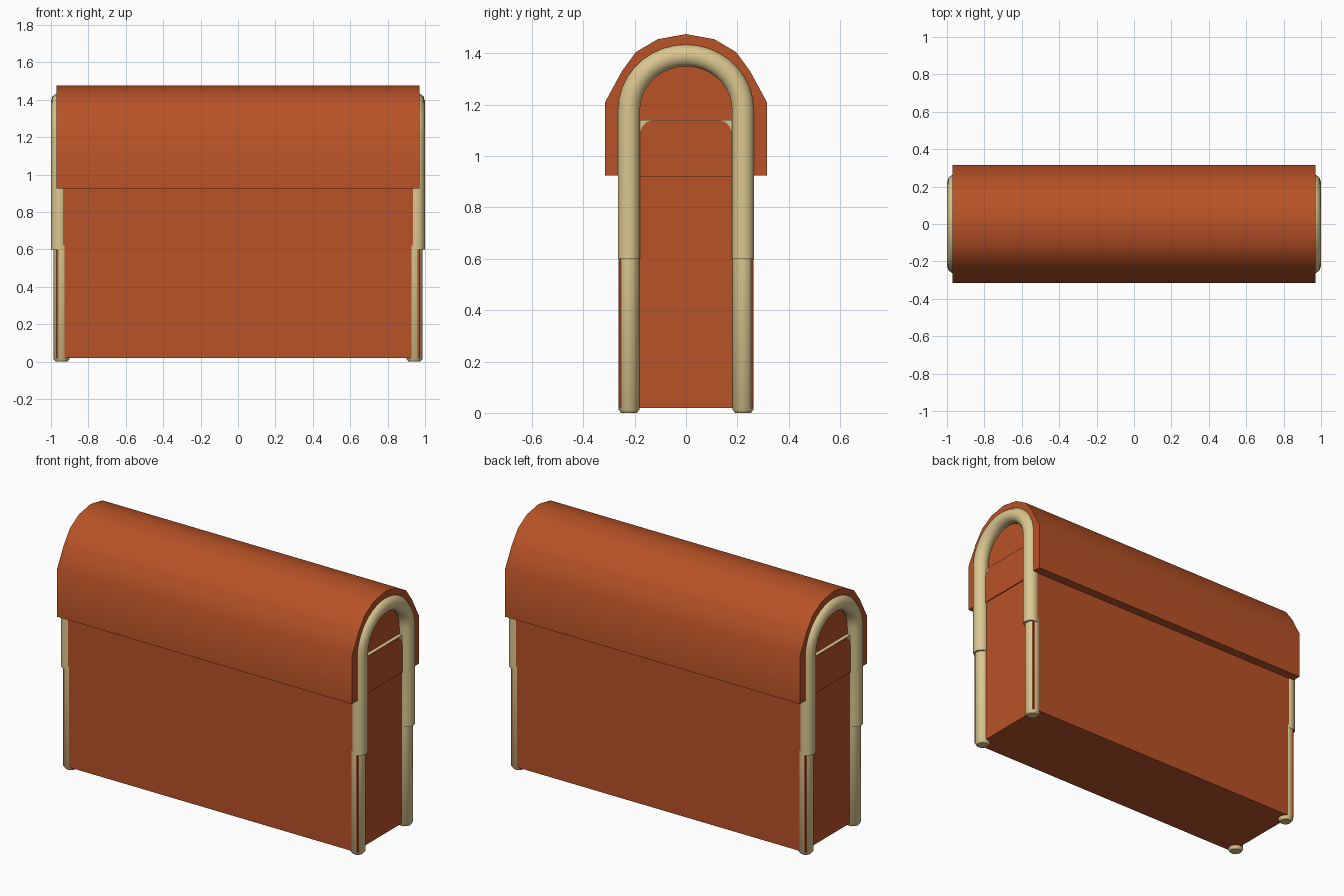
import bpy, bmesh, math
from mathutils import Vector

if "Cube" in bpy.data.objects:
    bpy.data.objects.remove(bpy.data.objects["Cube"], do_unlink=True)


def material(name, rgb):
    m = bpy.data.materials.new(name)
    m.use_nodes = True
    m.diffuse_color = (*rgb, 1)
    m.node_tree.nodes["Principled BSDF"].inputs["Base Color"].default_value = (*rgb, 1)
    return m


canvas = material("rust canvas", (0.48, 0.085, 0.02))
cream = material("cream frame", (0.70, 0.57, 0.28))


def finish(bm, name, mat, angle):
    bmesh.ops.recalc_face_normals(bm, faces=bm.faces)
    mesh = bpy.data.meshes.new(name)
    bm.to_mesh(mesh)
    bm.free()
    mesh.materials.append(mat)
    ob = bpy.data.objects.new(name, mesh)
    bpy.context.collection.objects.link(ob)
    bpy.ops.object.select_all(action="DESELECT")
    ob.select_set(True)
    bpy.context.view_layer.objects.active = ob
    bpy.ops.object.shade_smooth_by_angle(angle=math.radians(angle))
    return ob


def extrude(name, profile, x0, x1, mat):
    """Extrude a (y, z) outline along x."""
    bm = bmesh.new()
    face = bm.faces.new([bm.verts.new((x0, y, z)) for y, z in profile])
    new = bmesh.ops.extrude_face_region(bm, geom=[face])["geom"]
    verts = [v for v in new if isinstance(v, bmesh.types.BMVert)]
    bmesh.ops.translate(bm, verts=verts, vec=(x1 - x0, 0, 0))
    return finish(bm, name, mat, 30)


def tube(name, x, path, mat, sides=10):
    """Sweep a round section along (y, z, radius) points."""
    bm = bmesh.new()
    pts = [Vector((x, y, z)) for y, z, r in path]
    rings = []
    for i, p in enumerate(pts):
        t = (pts[min(i + 1, len(pts) - 1)] - pts[max(i - 1, 0)]).normalized()
        side = Vector((1, 0, 0))
        up = t.cross(side)
        rings.append([bm.verts.new(p + path[i][2] * (math.cos(a) * side + math.sin(a) * up))
                      for a in (math.tau * k / sides for k in range(sides))])
    for a, b in zip(rings, rings[1:]):
        for k in range(sides):
            n = (k + 1) % sides
            bm.faces.new((a[k], a[n], b[n], b[k]))
    bm.faces.new(rings[0])
    bm.faces.new(rings[-1])
    return finish(bm, name, mat, 50)


def rect(y0, y1, z0, z1):
    return [(y0, z0), (y1, z0), (y1, z1), (y0, z1)]


def arch(half, base, spring, rise, steps):
    """Upright legs joined by a half ellipse, from +y to -y."""
    curve = [(half * math.cos(math.pi * k / steps), spring + rise * math.sin(math.pi * k / steps))
             for k in range(steps + 1)]
    return [(half, base)] + curve + [(-half, base)]


# Body core with its arched ends, and the front and back sheets
extrude("body_core", arch(0.25, 0.02, 1.18, 0.24, 16), -0.93, 0.93, canvas)
for side, name in ((-1, "front"), (1, "back")):
    extrude(name + "_sheet", rect(side * 0.245, side * 0.261, 0.02, 0.94), -0.97, 0.97, canvas)

# Faceted roof cover, hollow underneath
half_roof = [(0.315, 0.925), (0.315, 1.21), (0.25, 1.33), (0.195, 1.405), (0.11, 1.455)]
outer = half_roof + [(0, 1.475)] + [(-y, z) for y, z in reversed(half_roof)]
inner = arch(0.255, 0.925, 1.18, 0.243, 16)
extrude("roof_cover", outer + inner[::-1], -0.97, 0.97, canvas)

# Shoulder-cornered upper end panel
corner = [(0.135 + 0.05 * math.cos(a), 1.055 + 0.083 * math.sin(a))
          for a in (math.pi / 2 * k / 6 for k in range(7))]
flap = [(0.185, 0.92)] + corner + [(-y, z) for y, z in reversed(corner)] + [(-0.185, 0.92)]

for s, label in ((1, "left"), (-1, "right")):
    # End panels with the cream cross rail behind the upper one
    extrude(label + "_lower_panel", rect(-0.22, 0.22, 0.02, 0.92), s * 0.92, s * 0.95, canvas)
    extrude(label + "_cross_rail", rect(-0.2, 0.2, 0.93, 1.14), s * 0.92, s * 0.952, cream)
    extrude(label + "_upper_panel", flap, s * 0.92, s * 0.956, canvas)
    # Arched upper frame
    path = [(y, z, 0.045) for y, z in arch(0.222, 0.6, 1.18, 0.212, 18)]
    tube(label + "_arch_frame", s * 0.955, path, cream)
    # Legs with rounded feet
    for t, end in ((-1, "front"), (1, "back")):
        y = t * 0.222
        leg = [(y, 0, 0.032), (y, 0.012, 0.0425), (y, 0.62, 0.0425)]
        tube(f"{label}_{end}_leg", s * 0.9435, leg, cream)
